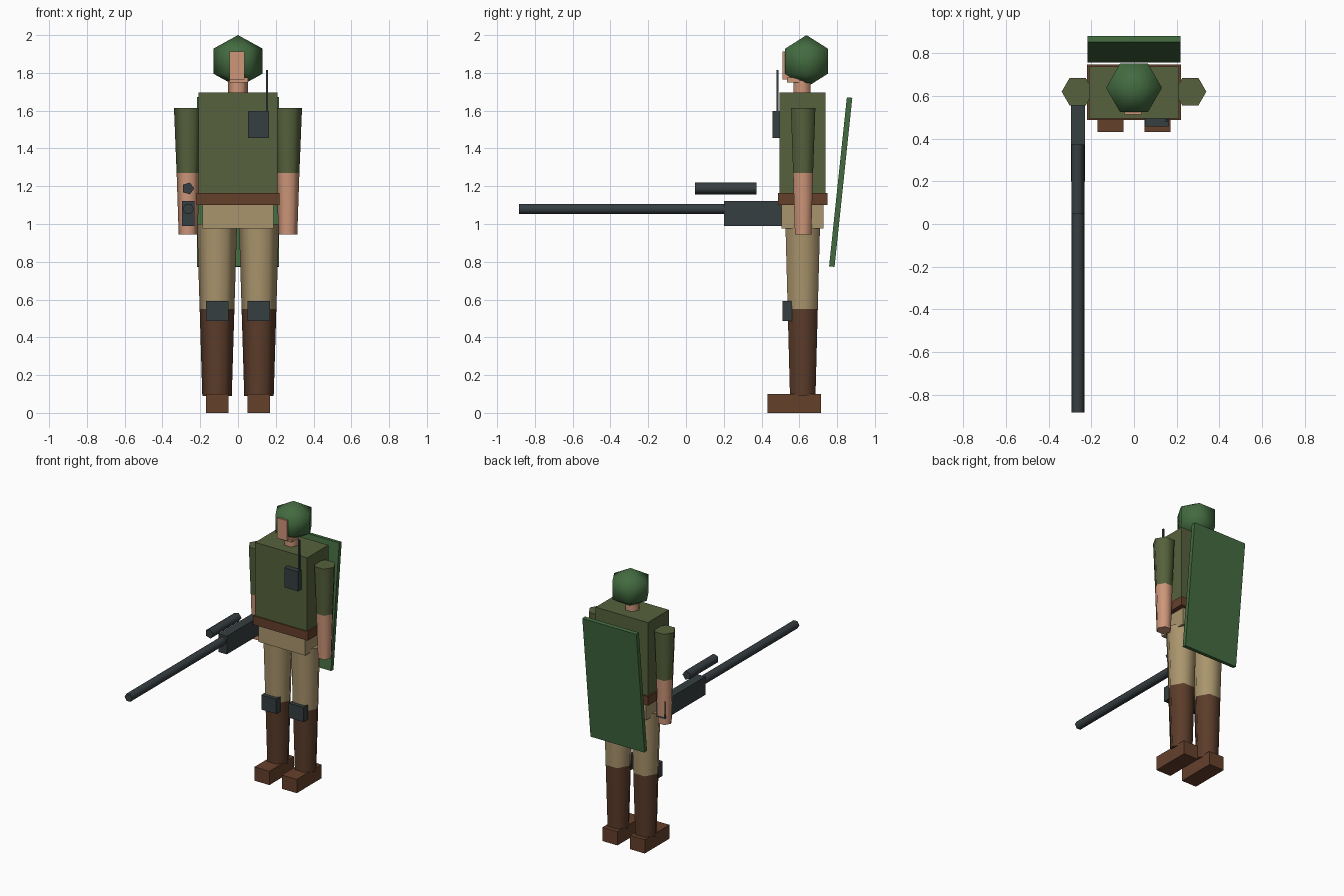
import bpy, bmesh, math
from mathutils import Vector, Matrix

default = bpy.data.objects.get("Cube")
if default:
    bpy.data.objects.remove(default, do_unlink=True)


def srgb(*channels):
    lin = [((c / 255 + 0.055) / 1.055) ** 2.4 for c in channels]
    return (*lin, 1.0)


def material(name, colour):
    m = bpy.data.materials.new(name)
    m.use_nodes = True
    m.diffuse_color = colour
    m.node_tree.nodes["Principled BSDF"].inputs["Base Color"].default_value = colour
    return m


olive = material("olive cloth", srgb(86, 97, 60))
khaki = material("khaki trousers", srgb(170, 149, 109))
skin = material("skin", srgb(205, 150, 121))
leather = material("brown leather", srgb(101, 64, 43))
boot_brown = material("boot brown", srgb(91, 60, 42))
metal = material("dark metal", srgb(54, 62, 65))
green = material("green paint", srgb(67, 107, 64))


def finish(name, bm, mats, smooth=False):
    bmesh.ops.recalc_face_normals(bm, faces=bm.faces)
    mesh = bpy.data.meshes.new(name)
    bm.to_mesh(mesh)
    bm.free()
    for m in mats:
        mesh.materials.append(m)
    ob = bpy.data.objects.new(name, mesh)
    bpy.context.collection.objects.link(ob)
    if smooth:
        bpy.ops.object.select_all(action='DESELECT')
        ob.select_set(True)
        bpy.context.view_layer.objects.active = ob
        bpy.ops.object.shade_smooth_by_angle(angle=math.radians(75))
    return ob


def box(name, low, high, mat):
    low, high = Vector(low), Vector(high)
    bm = bmesh.new()
    bmesh.ops.create_cube(bm, size=1)
    bmesh.ops.scale(bm, vec=high - low, verts=bm.verts)
    bmesh.ops.translate(bm, vec=(low + high) / 2, verts=bm.verts)
    return finish(name, bm, [mat])


def turned(name, rings, mats, at, sides=6, along_y=False, spans=None):
    """Stack of polygon rings (height, radius), one material per span."""
    bm = bmesh.new()
    loops = []
    for h, r in rings:
        if r == 0:
            loops.append([bm.verts.new((0, 0, h))] * sides)
            continue
        angles = [math.tau * i / sides for i in range(sides)]
        loops.append([bm.verts.new((r * math.cos(a), r * math.sin(a), h)) for a in angles])
    for n, (low, high) in enumerate(zip(loops, loops[1:])):
        for i in range(sides):
            j = (i + 1) % sides
            corners = list(dict.fromkeys((low[i], low[j], high[j], high[i])))
            bm.faces.new(corners).material_index = spans[n] if spans else 0
    for n, loop in ((0, loops[0]), (-1, loops[-1])):
        if len(set(loop)) > 1:
            bm.faces.new(loop).material_index = spans[n] if spans else 0
    if along_y:
        bm.transform(Matrix.Rotation(math.radians(-90), 4, 'X'))
    bmesh.ops.translate(bm, vec=at, verts=bm.verts)
    return finish(name, bm, mats, smooth=True)


# Body
box("torso", (-0.21, 0.495, 1.16), (0.21, 0.738, 1.697), olive)
box("belt", (-0.22, 0.487, 1.10), (0.22, 0.748, 1.165), leather)
box("hips", (-0.187, 0.505, 0.976), (0.187, 0.727, 1.105), khaki)

# Limbs, shoes and knee pads on both sides
for side, s in (("left", 1), ("right", -1)):
    turned(side + "_arm", [(0.945, 0.05), (1.27, 0.061), (1.615, 0.075)],
           [skin, olive], (s * 0.264, 0.62, 0), spans=[0, 1])
    turned(side + "_leg", [(0.09, 0.078), (0.55, 0.092), (1.0, 0.106)],
           [boot_brown, khaki], (s * 0.111, 0.618, 0), spans=[0, 1])
    x0, x1 = sorted((s * 0.05, s * 0.17))
    box(side + "_shoe", (x0, 0.432, 0), (x1, 0.716, 0.1), leather)
    box(side + "_knee_pad", (x0, 0.51, 0.487), (x1, 0.56, 0.593), metal)

# Head
turned("neck", [(1.66, 0.052), (1.80, 0.052)], [skin], (0, 0.615, 0))
turned("helmet", [(-0.138, 0), (-0.066, 0.131), (0.066, 0.131), (0.138, 0)],
       [green], (0, 0.638, 1.862))
box("face", (-0.045, 0.512, 1.765), (0.035, 0.60, 1.913), skin)
box("chin", (-0.045, 0.535, 1.75), (0.052, 0.60, 1.775), skin)

# Chest radio with antenna
box("radio", (0.052, 0.457, 1.455), (0.163, 0.50, 1.597), metal)
box("antenna", (0.148, 0.479, 1.59), (0.16, 0.491, 1.815), metal)

# Long gun held in the right hand
box("gun_body", (-0.296, 0.20, 0.99), (-0.23, 0.665, 1.122), metal)
turned("gun_barrel", [(-0.883, 0.03), (0.22, 0.03)], [metal], (-0.263, 0, 1.08), along_y=True)
turned("gun_scope", [(0.047, 0.033), (0.372, 0.033)], [metal],
       (-0.265, 0, 1.188), sides=5, along_y=True)

# Tilted plate carried behind the back
plate = box("back_plate", (-0.217, -0.0145, -0.45), (0.217, 0.0145, 0.45), green)
plate.data.transform(Matrix.Translation((0, 0.819, 1.222))
                     @ Matrix.Rotation(math.radians(-6), 4, 'X'))
